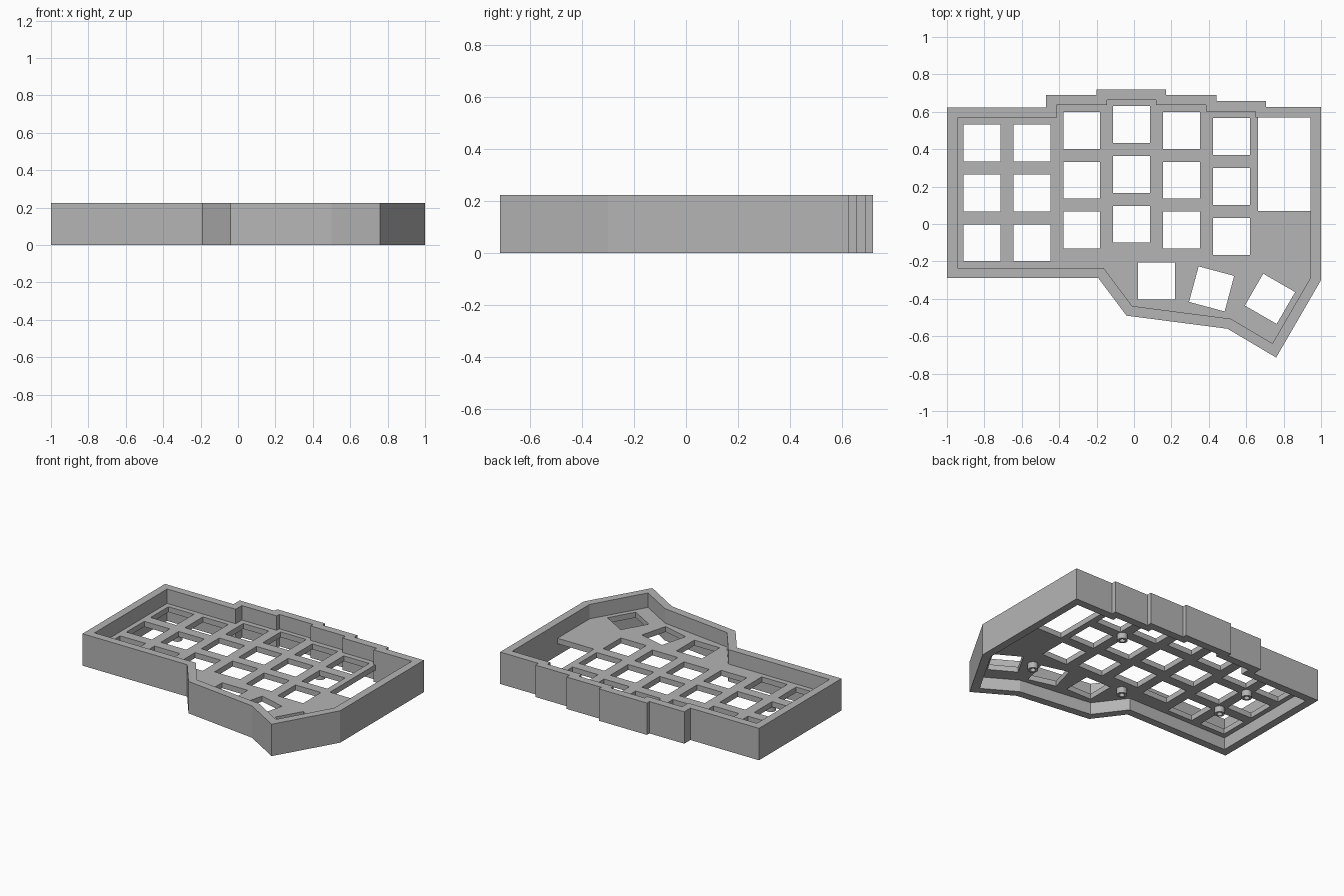
import bpy, bmesh, math
from mathutils import Vector, Matrix

cube = bpy.data.objects.get("Cube")
if cube:
    bpy.data.objects.remove(cube, do_unlink=True)

HEIGHT, WALL = 0.223, 0.055
PLATE_BOTTOM, PLATE_TOP = 0.084, 0.122
KEY, PITCH = 0.197, 0.2665

grey = bpy.data.materials.new("plain_grey")
grey.use_nodes = True
grey.diffuse_color = (0.46, 0.46, 0.46, 1)
grey.node_tree.nodes["Principled BSDF"].inputs["Base Color"].default_value = grey.diffuse_color


def inset(points, distance):
    """Mitred inward offset of a clockwise outline."""
    result = []
    for i, p in enumerate(points):
        p = Vector(p)
        a = (p - Vector(points[i - 1])).normalized()
        b = (Vector(points[(i + 1) % len(points)]) - p).normalized()
        na, nb = Vector((a.y, -a.x)), Vector((b.y, -b.x))
        result.append(p + (na + nb) * distance / (1 + na.dot(nb)))
    return result


def square(x, y, angle=0):
    turn = Matrix.Rotation(math.radians(angle), 2)
    h = KEY / 2
    return [Vector((x, y)) + turn @ Vector(c)
            for c in ((-h, -h), (h, -h), (h, h), (-h, h))]


def circle(x, y, radius, sides=24):
    return [(x + radius * math.cos(math.tau * i / sides),
             y + radius * math.sin(math.tau * i / sides)) for i in range(sides)]


def slab(name, loops, z0, z1):
    """Extrude an outline (first loop) with holes (other loops)."""
    bm = bmesh.new()
    edges = []
    for loop in loops:
        verts = [bm.verts.new((p[0], p[1], z0)) for p in loop]
        edges += [bm.edges.new((verts[i - 1], verts[i])) for i in range(len(verts))]
    bmesh.ops.triangle_fill(bm, use_beauty=True, edges=edges, normal=(0, 0, 1))
    grown = bmesh.ops.extrude_face_region(bm, geom=bm.faces[:])["geom"]
    top = [v for v in grown if isinstance(v, bmesh.types.BMVert)]
    bmesh.ops.translate(bm, verts=top, vec=(0, 0, z1 - z0))
    bmesh.ops.recalc_face_normals(bm, faces=bm.faces[:])
    mesh = bpy.data.meshes.new(name)
    bm.to_mesh(mesh)
    bm.free()
    mesh.materials.append(grey)
    obj = bpy.data.objects.new(name, mesh)
    bpy.context.collection.objects.link(obj)
    return obj


# Case wall: stepped back edge, angled thumb corner at the front
outer = [(-1, 0.622), (-0.47, 0.622), (-0.47, 0.69), (-0.2, 0.69), (-0.2, 0.718),
         (0.172, 0.718), (0.172, 0.69), (0.44, 0.69), (0.44, 0.657), (0.705, 0.657),
         (0.705, 0.625), (1, 0.625), (1, -0.3), (0.76, -0.714), (0.5, -0.56),
         (-0.04, -0.49), (-0.19, -0.29), (-1, -0.29)]
inner = inset(outer, WALL)
slab("case_wall", [outer, inner], 0, HEIGHT)

# Key plate: corner bay left open, staggered key columns, fanned thumb keys
bay_corner = inner[11]
bay = [(0.663, bay_corner.y), (0.663, 0.07), (bay_corner.x, 0.07)]
plate_outline = inner[:11] + bay + inner[12:]
column_tops = [0.433, 0.433, 0.5, 0.532, 0.5, 0.467]
holes = [square(-0.812 + col * PITCH, top - row * PITCH)
         for col, top in enumerate(column_tops) for row in range(3)]
holes += [square(0.12, -0.305), square(0.415, -0.347, -15), square(0.727, -0.4, -30)]
slab("key_plate", [plate_outline] + holes, PLATE_BOTTOM, PLATE_TOP)

# Hollow screw posts under the plate
for i, (x, y) in enumerate([(-0.68, 0.3), (-0.68, 0.033), (0.39, 0.35),
                            (-0.05, -0.18), (0.585, -0.3)]):
    post = slab(f"screw_post_{i + 1}", [circle(x, y, 0.033), circle(x, y, 0.018)],
                0.042, PLATE_BOTTOM)
    bpy.ops.object.select_all(action='DESELECT')
    post.select_set(True)
    bpy.context.view_layer.objects.active = post
    bpy.ops.object.shade_smooth_by_angle()
